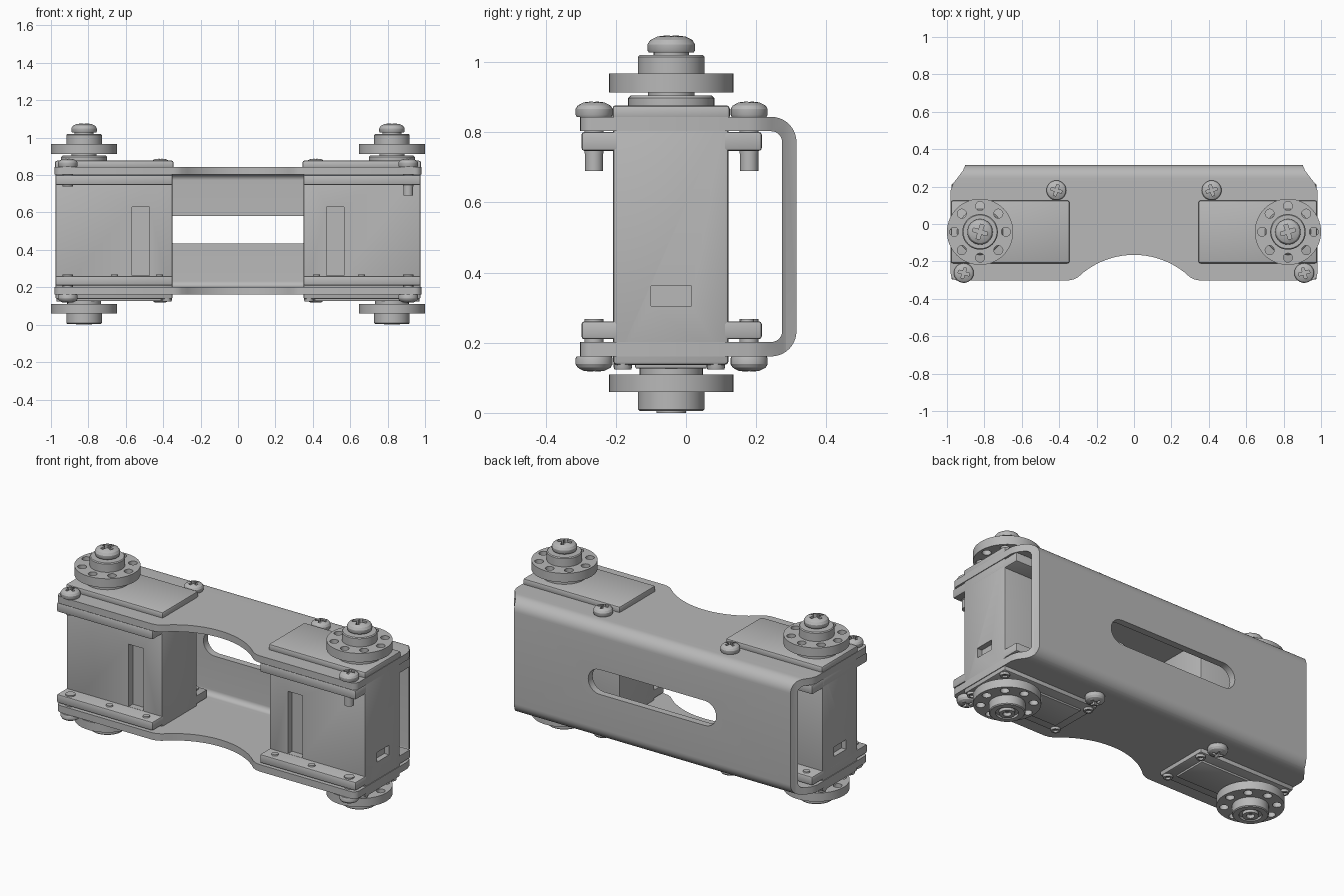
import bpy, bmesh
from math import sin, cos, pi, radians, sqrt
from mathutils import Matrix, Vector

cube = bpy.data.objects.get("Cube")
if cube:
    bpy.data.objects.remove(cube, do_unlink=True)

grey = bpy.data.materials.new("plain grey")
grey.use_nodes = True
COLOUR = (0.48, 0.48, 0.48, 1)
grey.diffuse_color = COLOUR
grey.node_tree.nodes["Principled BSDF"].inputs["Base Color"].default_value = COLOUR


def finish(name, bm):
    bmesh.ops.remove_doubles(bm, verts=bm.verts, dist=1e-5)
    bmesh.ops.recalc_face_normals(bm, faces=bm.faces)
    mesh = bpy.data.meshes.new(name)
    bm.to_mesh(mesh)
    bm.free()
    mesh.materials.append(grey)
    ob = bpy.data.objects.new(name, mesh)
    bpy.context.collection.objects.link(ob)
    return ob


def add_box(bm, x, y, z, bevel=0.0):
    size = [b - a for a, b in (x, y, z)]
    mid = [(a + b) / 2 for a, b in (x, y, z)]
    m = Matrix.Translation(mid) @ Matrix.Diagonal((*size, 1))
    verts = bmesh.ops.create_cube(bm, size=1, matrix=m)["verts"]
    if bevel:
        edges = {e for v in verts for e in v.link_edges}
        bmesh.ops.bevel(bm, geom=list(edges), offset=bevel, segments=2,
                        profile=0.5, affect='EDGES')


def box(name, x, y, z, bevel=0.0):
    bm = bmesh.new()
    add_box(bm, x, y, z, bevel)
    return finish(name, bm)


def prism(name, pts, place, lo, hi):
    """Extrude a 2D outline; place(u, v, w) maps it into space."""
    bm = bmesh.new()
    face = bm.faces.new([bm.verts.new(place(u, v, lo)) for u, v in pts])
    geom = bmesh.ops.extrude_face_region(bm, geom=[face])["geom"]
    shift = Vector(place(0, 0, hi)) - Vector(place(0, 0, lo))
    bmesh.ops.translate(bm, vec=shift,
                        verts=[g for g in geom if isinstance(g, bmesh.types.BMVert)])
    return finish(name, bm)


def lathe(name, profile, spots, seg=40):
    """Turn a closed (radius, height) profile about each (x, y) spot."""
    bm = bmesh.new()
    for cx, cy in spots:
        rings = [[bm.verts.new((cx + r * cos(2 * pi * i / seg),
                                cy + r * sin(2 * pi * i / seg), z))
                  for i in range(seg)] if r else [bm.verts.new((cx, cy, z))]
                 for r, z in profile]
        for a, b in zip(rings, rings[1:]):
            for i in range(seg):
                j = (i + 1) % seg
                quad = [a[i % len(a)], a[j % len(a)], b[j % len(b)], b[i % len(b)]]
                bm.faces.new(list(dict.fromkeys(quad)))
    return finish(name, bm)


def boolean(ob, cutter, operation='DIFFERENCE'):
    mod = ob.modifiers.new("cut", 'BOOLEAN')
    mod.object, mod.operation, mod.solver = cutter, operation, 'EXACT'
    deps = bpy.context.evaluated_depsgraph_get()
    mesh = bpy.data.meshes.new_from_object(ob.evaluated_get(deps))
    ob.modifiers.clear()
    ob.data = mesh
    bpy.data.objects.remove(cutter, do_unlink=True)


def cross_cut(ob, spots, z, arm, angle=0.3):
    bm = bmesh.new()
    for cx, cy in spots:
        pts = [(arm, .25), (.25, .25), (.25, arm)]
        w = .25 * arm
        corners = [(arm, -w), (arm, w), (w, w)]
        turn = [Matrix.Rotation(angle + k * pi / 2, 3, 'Z') for k in range(4)]
        ring = [bm.verts.new(t @ Vector((u, v, 0)) + Vector((cx, cy, z[0])))
                for t in turn for u, v in corners]
        face = bm.faces.new(ring)
        geom = bmesh.ops.extrude_face_region(bm, geom=[face])["geom"]
        bmesh.ops.translate(bm, vec=(0, 0, z[1] - z[0]),
                            verts=[g for g in geom if isinstance(g, bmesh.types.BMVert)])
    boolean(ob, finish("cross_cutter", bm))


def arc(cx, cy, r, a0, a1, n=10):
    return [(cx + r * cos(radians(a0 + (a1 - a0) * i / n)),
             cy + r * sin(radians(a0 + (a1 - a0) * i / n))) for i in range(n + 1)]


# Bent bracket: folded section trimmed to its plan outline, with a slot
TOP, BOTTOM, BACK, THICK, BEND = .844, .161, .315, .041, .072
by = BACK - BEND
section = [(-.4, TOP)] + arc(by, TOP - BEND, BEND, 90, 0)
section += arc(by, BOTTOM + BEND, BEND, 0, -90) + [(-.4, BOTTOM), (-.4, BOTTOM + THICK)]
section += arc(by, BOTTOM + BEND, BEND - THICK, -90, 0)
section += arc(by, TOP - BEND, BEND - THICK, 0, 90) + [(-.4, TOP - THICK)]
bracket = prism("bracket", section, lambda u, v, w: (w, u, v), -1.2, 1.2)

R = .435
half = [(x, -.165 - R + sqrt(R * R - x * x)) for x in [.3 * i / 10 for i in range(1, 11)]]
half += [(.325, -.297), (.35, -.302)] + arc(.945, -.267, .035, -90, 0, 5)
half += [(.98, .18), (.968, .215), (.915, .285), (.9, .32)]
outline = [(0, -.165)] + half + [(-x, y) for x, y in reversed(half)]
boolean(bracket, prism("outline", outline, lambda u, v, w: (u, v, w), -.1, 1.2), 'INTERSECT')
slot = arc(.345, .508, .073, -90, 90) + arc(-.345, .508, .073, 90, 270)
boolean(bracket, prism("slot", slot, lambda u, v, w: (u, w, v), .2, .4))

halves = []   # parts on the left side, mirrored to the right

# Motor case with a front groove and a side window
X, Y = (.35, .976), (-.208, .121)
case = box("motor_case", X, Y, (.137, .86), .01)
boolean(case, box("groove", (.472, .568), (-.3, -.17), (.262, .63)))
boolean(case, box("window", (.945, 1.1), (-.1, .015), (.305, .362)))
lid = box("case_lid", (.345, .978), (-.21, .125), (.835, .877), .01)
bm = bmesh.new()
for z in ((.747, .801), (.21, .261)):
    add_box(bm, X, (-.298, .216), z, .008)
ears = finish("mounting_ears", bm)
base_plate = box("base_plate", (.41, .93), (-.145, .06), (.126, .15), .005)
corners = [(x, y) for x in (.38, .945) for y in (-.18, .085)]
case_screws = lathe("case_screws", [(0, .134), (.012, .134), (.014, .124), (.024, .124),
                                    (.026, .13), (.026, .155), (0, .155)], corners, 20)
halves += [case, lid, ears, base_plate, case_screws]

# Mounting screws, above and below
SPOTS = [(.415, .18), (.91, -.262)]
head = [(.027, 0), (.05, 0), (.053, .006), (.053, .022), (.047, .032), (.03, .041), (0, .045)]
top_screws = lathe("top_screws", [(0, .74), (.027, .74)] +
                   [(r, TOP + z) for r, z in head], SPOTS, 28)
cross_cut(top_screws, SPOTS, (.87, .95), .03)
bottom_screws = lathe("bottom_screws", [(0, .268), (.027, .268)] +
                      [(r, BOTTOM - z) for r, z in head], SPOTS, 28)
cross_cut(bottom_screws, SPOTS, (.05, .136), .03)
nubs = lathe("ear_nubs", [(0, .268), (.018, .268), (.022, .25), (0, .25)],
             [(.42, -.255), (.66, -.255), (.91, .175)], 20)
long_stems = lathe("long_screw_stems", [(0, .69), (.026, .69), (.026, .77), (0, .77)], SPOTS, 28)
halves += [top_screws, bottom_screws, nubs]

# Output shafts and round horns
AXIS = [(.823, -.042)]
boss = lathe("gear_boss", [(0, .86), (.123, .86), (.123, .897), (.115, .905), (.066, .905),
                           (.066, .92), (0, .92)], AXIS)
top_horn = lathe("top_horn", [(0, .914), (.177, .914), (.177, .967), (.095, .967),
                              (.095, 1.015), (.09, 1.02), (0, 1.02)], AXIS, 56)
bottom_horn = lathe("bottom_horn", [(0, .11), (.177, .11), (.177, .06), (.095, .06),
                                    (.095, .01), (.09, .005), (.06, .005), (.06, .018),
                                    (.042, .018), (.042, 0), (.022, 0), (.022, .02),
                                    (0, .02)], AXIS, 56)
neck = lathe("bottom_neck", [(0, .14), (.09, .14), (.09, .105), (0, .105)], AXIS)
ring = [(AXIS[0][0] + .138 * cos(k * pi / 4), AXIS[0][1] + .138 * sin(k * pi / 4))
        for k in range(8)]
for horn, z0, z1 in ((top_horn, .9, .98), (bottom_horn, .05, .12)):
    boolean(horn, lathe("holes", [(0, z0), (.024, z0), (.024, z1), (0, z1)], ring, 20))
horn_screw = lathe("horn_screw", [(0, 1.01), (.05, 1.01), (.05, 1.027), (.064, 1.027),
                                  (.068, 1.034), (.068, 1.05), (.06, 1.063), (.04, 1.073),
                                  (0, 1.078)], AXIS)
cross_cut(horn_screw, AXIS, (1.05, 1.1), .04)
halves += [boss, top_horn, bottom_horn, neck, horn_screw]

for ob in halves:
    ob.modifiers.new("mirror", 'MIRROR').use_mirror_merge = False

# Smooth the round surfaces, keep hard edges
bpy.ops.object.select_all(action='DESELECT')
for ob in halves + [bracket, long_stems]:
    ob.select_set(True)
bpy.context.view_layer.objects.active = bracket
bpy.ops.object.shade_smooth_by_angle(angle=radians(30))
